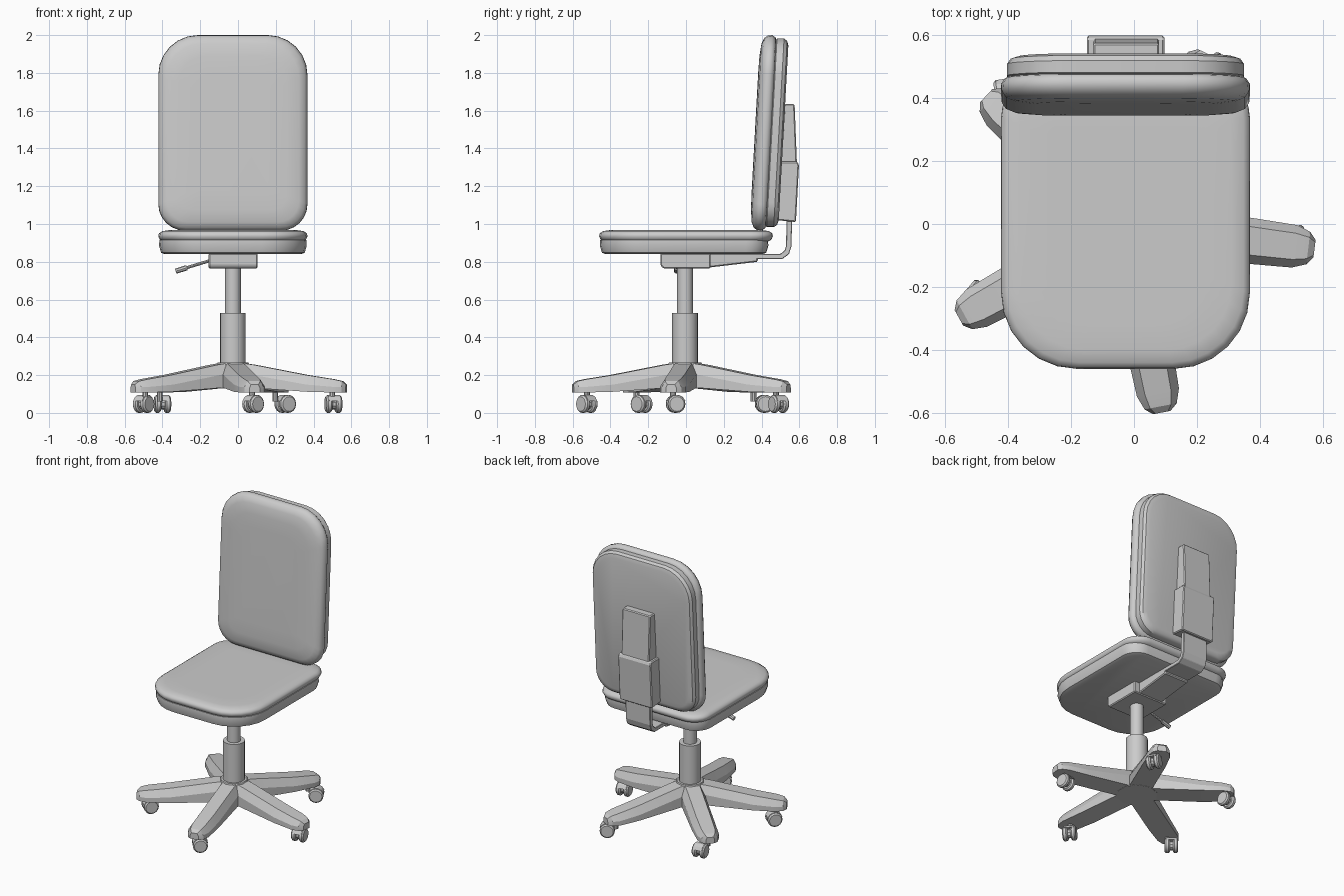
import bpy, bmesh
from math import sin, cos, pi, radians
from mathutils import Vector, Matrix

if "Cube" in bpy.data.objects:
    bpy.data.objects.remove(bpy.data.objects["Cube"])

CX, CY = -0.027, -0.005   # column axis


def finish(name, bm, smooth=None, bevel=0):
    bmesh.ops.recalc_face_normals(bm, faces=bm.faces)
    me = bpy.data.meshes.new(name)
    bm.to_mesh(me)
    bm.free()
    ob = bpy.data.objects.new(name, me)
    bpy.context.collection.objects.link(ob)
    if bevel:
        mod = ob.modifiers.new("bevel", 'BEVEL')
        mod.width, mod.segments = bevel, 1
    if smooth:
        bpy.ops.object.select_all(action='DESELECT')
        bpy.context.view_layer.objects.active = ob
        ob.select_set(True)
        bpy.ops.object.shade_smooth_by_angle(angle=radians(smooth))
    return ob


def loft(name, rings, smooth=None):
    bm = bmesh.new()
    rows = [[bm.verts.new(p) for p in r] for r in rings]
    n = len(rows[0])
    for a, b in zip(rows, rows[1:]):
        for i in range(n):
            j = (i + 1) % n
            bm.faces.new((a[i], a[j], b[j], b[i]))
    bm.faces.new(rows[0])
    bm.faces.new(rows[-1])
    return finish(name, bm, smooth)


def outline(hw, v0, v1, r_low, r_high, inset, seg=6):
    """Rounded rectangle in (u, v), corner radii shrinking with the inset."""
    hw, v0, v1 = hw - inset, v0 + inset, v1 - inset
    pts = []
    for k, (su, sv) in enumerate([(1, 1), (-1, 1), (-1, -1), (1, -1)]):
        r = max((r_high if sv > 0 else r_low) - inset * 0.6, 0.02)
        cu, cv = su * (hw - r), (v1 - r if sv > 0 else v0 + r)
        for i in range(seg + 1):
            t = k * pi / 2 + i * pi / 2 / seg
            pts.append((cu + r * cos(t), cv + r * sin(t)))
    return pts


def prism(name, prof, x0, x1, bevel=0.006):
    bm = bmesh.new()
    f = bm.faces.new([bm.verts.new((x0, y, z)) for y, z in prof])
    ext = bmesh.ops.extrude_face_region(bm, geom=[f])
    bmesh.ops.translate(bm, vec=(x1 - x0, 0, 0),
                        verts=[v for v in ext['geom'] if isinstance(v, bmesh.types.BMVert)])
    return finish(name, bm, None, bevel)


def rod(name, a, b, r, r2=None, n=20, bevel=0):
    a, b = Vector(a), Vector(b)
    bm = bmesh.new()
    rot = (b - a).to_track_quat('Z', 'Y').to_matrix().to_4x4()
    bmesh.ops.create_cone(bm, cap_ends=True, segments=n, radius1=r,
                          radius2=r if r2 is None else r2, depth=(b - a).length,
                          matrix=Matrix.Translation((a + b) / 2) @ rot)
    return finish(name, bm, 35, bevel)


# Seat: cushion over a slightly smaller pan
def seat_ring(z, inset, y1=0.46):
    return [(CX + u, v, z) for u, v in outline(0.395, -0.46, y1, 0.24, 0.12, inset)]

loft("seat_cushion", [seat_ring(z, i) for z, i in
     [(0.905, 0.03), (0.917, 0.008), (0.935, 0), (0.95, 0.003), (0.962, 0.02),
      (0.968, 0.06), (0.968, 0.15)]], 50)
loft("seat_pan", [seat_ring(z, i, 0.44) for z, i in
     [(0.84, 0.035), (0.848, 0.015), (0.885, 0.004), (0.915, 0.006)]], 35)


# Backrest: front cushion and rear shell, leaning back
def back_ring(w, inset):
    return [(CX + u, 0.42 + 0.055 * (v - 1) + w, v)
            for u, v in outline(0.395, 0.965, 2.0, 0.14, 0.21, inset)]

loft("backrest_cushion", [back_ring(w, i) for w, i in
     [(0.005, 0.03), (0, 0.012), (-0.018, 0), (-0.04, 0.002), (-0.06, 0.015),
      (-0.073, 0.045), (-0.08, 0.11), (-0.082, 0.2)]], 50)
loft("backrest_shell", [back_ring(w, i) for w, i in
     [(0, 0.03), (0.008, 0.018), (0.045, 0.018), (0.062, 0.03), (0.07, 0.055)]], 35)

# Rear support and its bent bar
prism("support_upper", [(0.5, 1.3), (0.588, 1.3), (0.575, 1.635), (0.52, 1.635)], -0.13, 0.08)
prism("support_lower", [(0.485, 1.02), (0.582, 1.01), (0.598, 1.31), (0.59, 1.33), (0.5, 1.33)],
      -0.15, 0.097)
prism("support_bar", [(0.36, 0.815), (0.51, 0.815), (0.545, 0.84), (0.558, 0.88), (0.562, 1.03),
                      (0.532, 1.03), (0.53, 0.885), (0.522, 0.86), (0.5, 0.842), (0.36, 0.842)],
      -0.12, 0.066, 0.003)
prism("tilt_arm", [(0.1, 0.767), (0.38, 0.8), (0.38, 0.845), (0.1, 0.845)], -0.12, 0.066)
prism("mechanism_box", [(-0.12, 0.765), (0.13, 0.765), (0.13, 0.845), (-0.135, 0.845),
                        (-0.135, 0.78)], -0.155, 0.103)

# Height lever
rod("lever_stem", (-0.12, -0.05, 0.815), (-0.29, -0.05, 0.763), 0.008, n=8)
rod("lever_grip", (-0.27, -0.05, 0.769), (-0.33, -0.05, 0.75), 0.014, n=8)

# Gas lift column and hub
rod("column_upper", (CX, CY, 0.5), (CX, CY, 0.78), 0.042)
rod("column_lower", (CX, CY, 0.2), (CX, CY, 0.53), 0.068)
rod("base_hub", (CX, CY, 0.13), (CX, CY, 0.268), 0.13, 0.085, n=10)

# Five legs, each with a twin-wheel caster: (x, y, axle angle)
casters = [(0.505, -0.055, 10), (0.08, -0.525, -50), (-0.5, -0.235, -40),
           (-0.4, 0.415, 8), (0.25, 0.49, -60)]
# distance, bottom half width, top half width, bottom z, shoulder z, top z
sections = [(0.04, 0.07, 0.045, 0.135, 0.215, 0.266), (0.12, 0.073, 0.045, 0.132, 0.2, 0.254),
            (0.4, 0.073, 0.045, 0.112, 0.15, 0.2), (0.54, 0.068, 0.042, 0.108, 0.138, 0.178),
            (0.585, 0.052, 0.034, 0.108, 0.136, 0.168), (0.605, 0.028, 0.02, 0.108, 0.132, 0.15)]
for k, (x, y, deg) in enumerate(casters, 1):
    a = radians(-7 - 72 * (k - 1))
    loft(f"base_leg_{k}", [
        [(CX + r * cos(a) - s * sin(a), CY + r * sin(a) + s * cos(a), z)
         for s, z in [(-wb, zb), (wb, zb), (wb, zm), (wt, zt), (-wt, zt), (-wb, zm)]]
        for r, wb, wt, zb, zm, zt in sections], 25)
    d = Vector((cos(radians(deg)), sin(radians(deg)), 0))
    side = Vector((-d.y, d.x, 0))
    c = Vector((x, y, 0.047))
    for sgn, tag in ((-1, "a"), (1, "b")):
        rod(f"caster_wheel_{k}{tag}", c + d * sgn * 0.01, c + d * sgn * 0.042, 0.047, n=16,
            bevel=0.008)
    rod(f"caster_axle_{k}", c - d * 0.02, c + d * 0.02, 0.03, n=10)
    stem = Vector((CX + 0.53 * cos(a), CY + 0.53 * sin(a), 0))
    rod(f"caster_stem_{k}", stem + Vector((0, 0, 0.06)), stem + Vector((0, 0, 0.125)), 0.016, n=10)
    # hood over the wheels
    arc = [(0.05 * cos(t), 0.05 * sin(t)) for t in [radians(20 + 28 * i) for i in range(6)]]
    loft(f"caster_hood_{k}", [[c + d * e + side * p + Vector((0, 0, q)) for p, q in arc]
                              for e in (-0.03, 0.03)])
